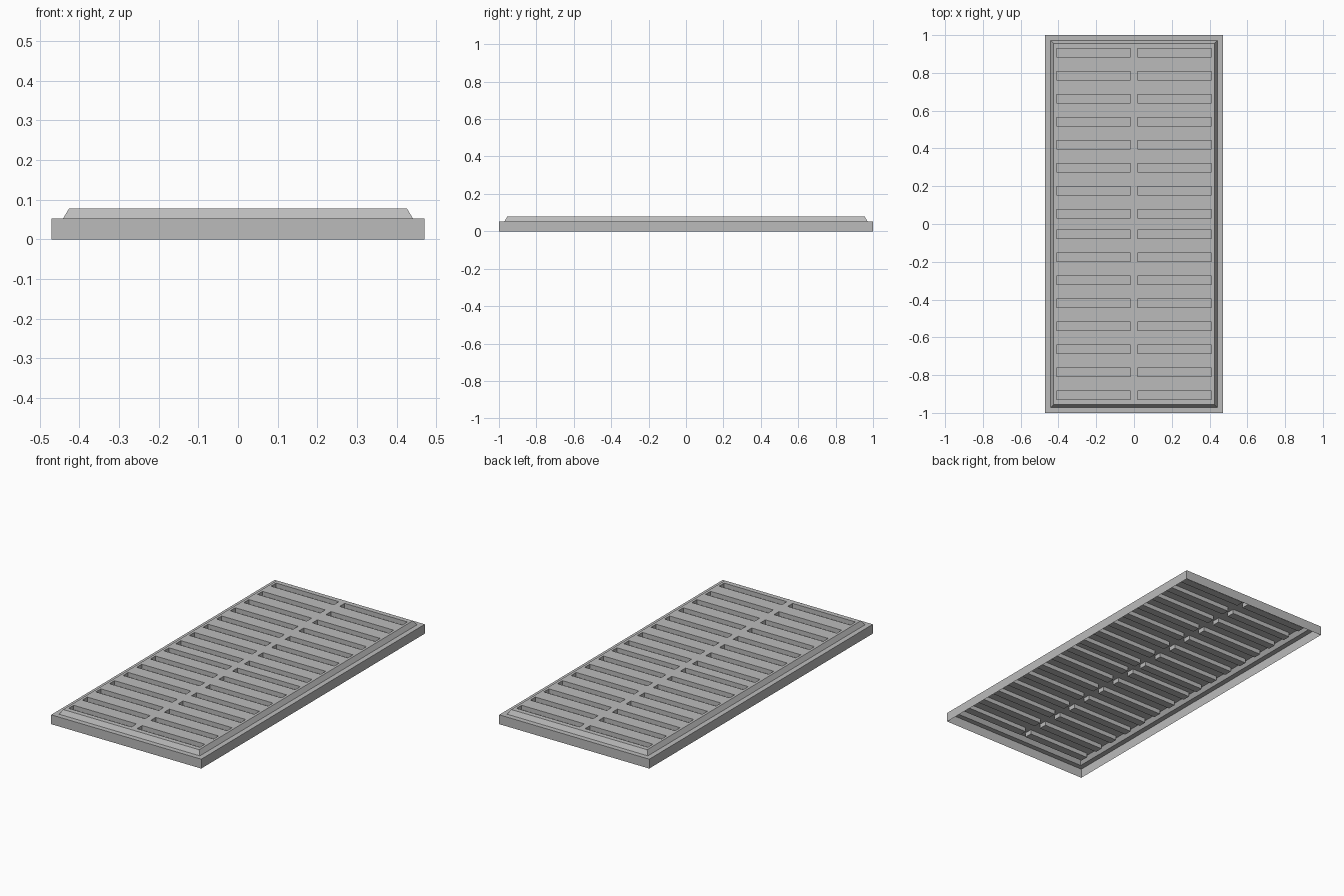
import bpy
import bmesh

cube = bpy.data.objects.get("Cube")
if cube:
    bpy.data.objects.remove(cube, do_unlink=True)

# Main dimensions
TOP_Z, RIM_Z = 0.078, 0.053
TOP_X, TOP_Y = 0.426, 0.956
SLOT_IN, SLOT_OUT = 0.018, 0.411
ROWS, FIRST_ROW, PITCH, HALF_WIDTH = 8, 0.053, 0.1218, 0.0225

grey = bpy.data.materials.new("plain_grey")
grey.use_nodes = True
color = (0.5, 0.5, 0.5, 1.0)
grey.diffuse_color = color
grey.node_tree.nodes["Principled BSDF"].inputs["Base Color"].default_value = color


def mirrored(values):
    return sorted([-v for v in values] + list(values))


# Raised top plate, divided along the slot edges
row_centers = [FIRST_ROW + i * PITCH for i in range(ROWS)]
row_edges = [c + s * HALF_WIDTH for c in row_centers for s in (-1, 1)]
xs = mirrored([SLOT_IN, SLOT_OUT, TOP_X])
ys = mirrored(row_edges + [TOP_Y])

bm = bmesh.new()
grid = [[bm.verts.new((x, y, TOP_Z)) for x in xs] for y in ys]
slots = []
for j in range(len(ys) - 1):
    for i in range(len(xs) - 1):
        face = bm.faces.new((grid[j][i], grid[j][i + 1],
                             grid[j + 1][i + 1], grid[j + 1][i]))
        x, y, _ = face.calc_center_median()
        in_column = SLOT_IN < abs(x) < SLOT_OUT
        in_row = any(abs(abs(y) - c) < HALF_WIDTH for c in row_centers)
        if in_column and in_row:
            slots.append(face)

# Sloped border, flat rim and outer skirt, grown from the plate's edge
edges = [e for e in bm.edges if e.is_boundary]
size = (TOP_X, TOP_Y)
for half_x, half_y, z in ((0.441, 0.971, RIM_Z), (0.47, 1.0, RIM_Z), (0.47, 1.0, 0.0)):
    new = bmesh.ops.extrude_edge_only(bm, edges=edges)["geom"]
    for v in (g for g in new if isinstance(g, bmesh.types.BMVert)):
        v.co = (v.co.x * half_x / size[0], v.co.y * half_y / size[1], z)
    edges = [g for g in new if isinstance(g, bmesh.types.BMEdge) and g.is_boundary]
    size = (half_x, half_y)

# Slots pressed down into pockets
new = bmesh.ops.extrude_face_region(bm, geom=slots)["geom"]
for v in (g for g in new if isinstance(g, bmesh.types.BMVert)):
    v.co.z = RIM_Z
bmesh.ops.delete(bm, geom=[f for f in slots if f.is_valid], context="FACES")

# Consistent normals facing up and out
bmesh.ops.recalc_face_normals(bm, faces=bm.faces)
if max(bm.faces, key=lambda f: f.calc_center_median().z).normal.z < 0:
    bmesh.ops.reverse_faces(bm, faces=bm.faces)

mesh = bpy.data.meshes.new("slotted_panel")
bm.to_mesh(mesh)
bm.free()
mesh.materials.append(grey)
panel = bpy.data.objects.new("slotted_panel", mesh)
bpy.context.collection.objects.link(panel)
